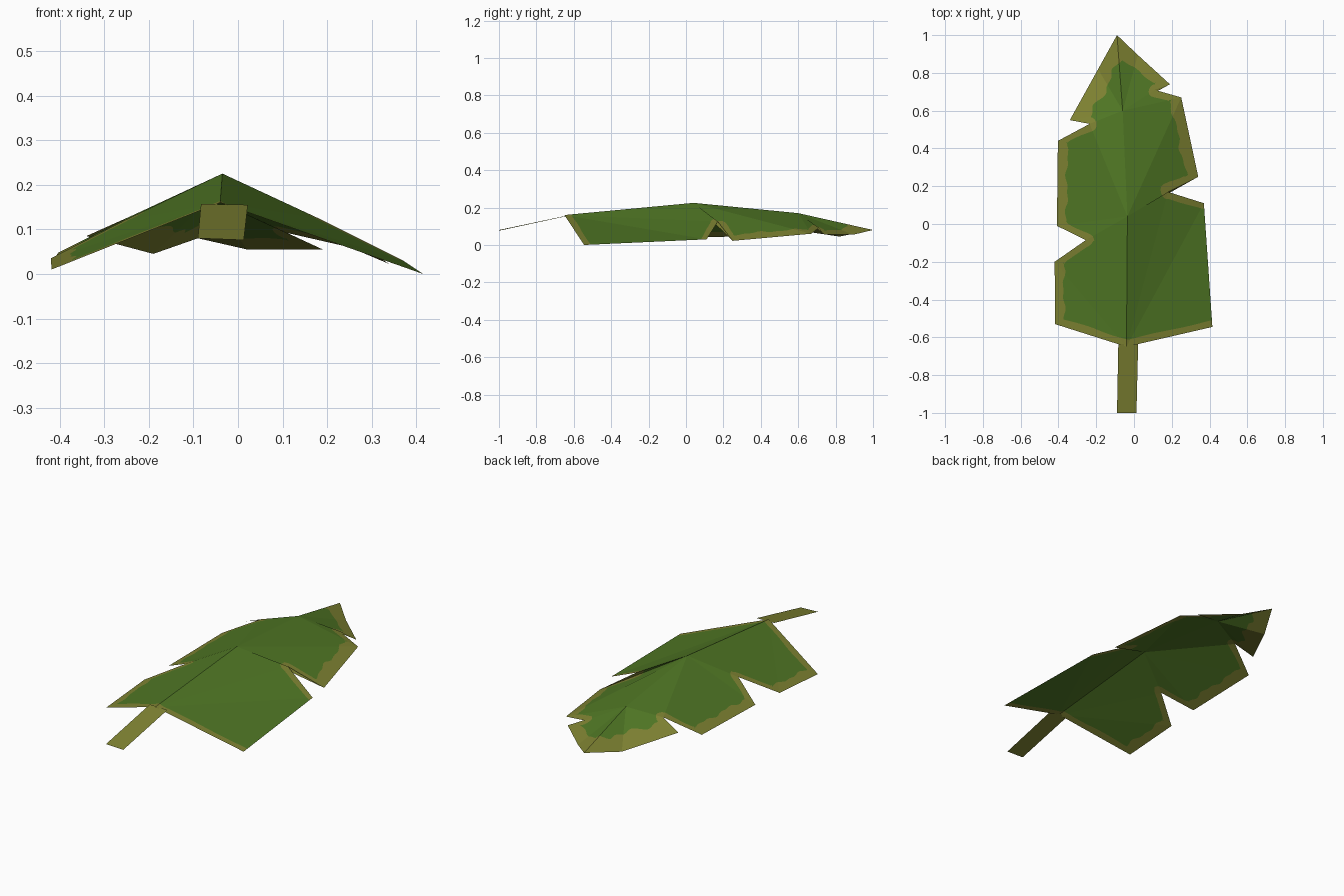
import bpy, bmesh, math
from mathutils import Vector

if "Cube" in bpy.data.objects:
    bpy.data.objects.remove(bpy.data.objects["Cube"])


def material(name, rgb):
    m = bpy.data.materials.new(name)
    m.diffuse_color = (*rgb, 1)
    m.use_nodes = True
    m.node_tree.nodes["Principled BSDF"].inputs["Base Color"].default_value = m.diffuse_color
    return m


green = material("leaf green", (0.080, 0.185, 0.018))
olive = material("dry olive edge", (0.210, 0.225, 0.032))

# Key points: M = midrib, R = right outline, L = left outline
P = {
    "M0": (-0.04, -0.65, 0.16), "M1": (-0.035, 0.04, 0.225),
    "M2": (-0.06, 0.60, 0.17), "M3": (-0.09, 1.0, 0.08),
    "R1": (0.415, -0.545, 0.0), "R2": (0.37, 0.11, 0.03), "R3": (0.18, 0.17, 0.125),
    "R4": (0.34, 0.25, 0.022), "R5": (0.25, 0.67, 0.06), "R6": (0.11, 0.71, 0.092),
    "R7": (0.19, 0.74, 0.055), "R8": (0.02, 0.895, 0.055),
    "L1": (-0.418, -0.53, 0.01), "L2": (-0.42, -0.20, 0.035), "L3": (-0.255, -0.085, 0.12),
    "L4": (-0.408, -0.01, 0.04), "L5": (-0.403, 0.44, 0.048), "L6": (-0.235, 0.53, 0.132),
    "L7": (-0.34, 0.55, 0.085), "L8": (-0.19, 0.82, 0.045),
}
# Each panel fans out from its first point
FANS = ["M0 R1 R2 R3 M1", "M1 R3 R4 R5 M2", "M2 R5 R6 R7 R8 M3",
        "M0 L1 L2 L3 M1", "M1 L3 L4 L5 L6 M2", "M2 L6 L7 L8 M3"]
# Outline with the width of the dry border on each edge (0 = none)
RIGHT = "M0 R1 R2 R3 R4 R5 R6 R7 R8 M3".split()
LEFT = "M0 L1 L2 L3 L4 L5 L6 L7 L8 M3".split()
RIGHT_W = [0.035, 0, 0.035, 0.04, 0.06, 0.035, 0.035, 0.06, 0.065]
LEFT_W = [0.04, 0.048, 0.035, 0.035, 0.05, 0.035, 0.035, 0.085, 0.075]
EDGES = []
for names, widths in ((RIGHT, RIGHT_W), (LEFT, LEFT_W)):
    for a, b, w in zip(names, names[1:], widths):
        if w:
            EDGES.append((Vector(P[a]).to_2d(), Vector(P[b]).to_2d(), w))


def border(co):
    """Negative inside the wavy dry border, positive in the green."""
    p = co.to_2d()
    wave = 1 + 0.12 * math.sin(31 * p.y + 9 * p.x) + 0.08 * math.sin(67 * p.y)
    best = 9.0
    for a, b, w in EDGES:
        d = b - a
        t = max(0, min(1, (p - a).dot(d) / d.length_squared))
        best = min(best, (p - a - d * t).length / (w * wave))
    return best - 1


def finish(bm, name, mats):
    for f in bm.faces:
        f.normal_update()
        if f.normal.z < 0:
            f.normal_flip()
    me = bpy.data.meshes.new(name)
    bm.to_mesh(me)
    bm.free()
    for m in mats:
        me.materials.append(m)
    ob = bpy.data.objects.new(name, me)
    bpy.context.collection.objects.link(ob)


# Leaf blade: flat panels, finely divided so the border line can be cut in
bm = bmesh.new()
V = {k: bm.verts.new(co) for k, co in P.items()}
for fan in FANS:
    hub, *rim = fan.split()
    for a, b in zip(rim, rim[1:]):
        bm.faces.new((V[hub], V[a], V[b]))
bmesh.ops.subdivide_edges(bm, edges=bm.edges[:], cuts=23, use_grid_fill=True)
value = {v: border(v.co) for v in bm.verts}
cut = []
for e in bm.edges[:]:
    a, b = e.verts
    va, vb = value[a], value[b]
    if va * vb < 0:
        cut.append(bmesh.utils.edge_split(e, a, va / (va - vb))[1])
bmesh.ops.connect_verts(bm, verts=cut)
for f in bm.faces:
    f.material_index = int(border(f.calc_center_median()) < 0)
finish(bm, "leaf_blade", [green, olive])

# Stem: a flat tilted strip
bm = bmesh.new()
bm.faces.new([bm.verts.new(c) for c in (
    (-0.09, -1.0, 0.08), (0.013, -1.0, 0.076),
    (0.022, -0.635, 0.155), (-0.083, -0.635, 0.157))])
finish(bm, "stem", [olive])
